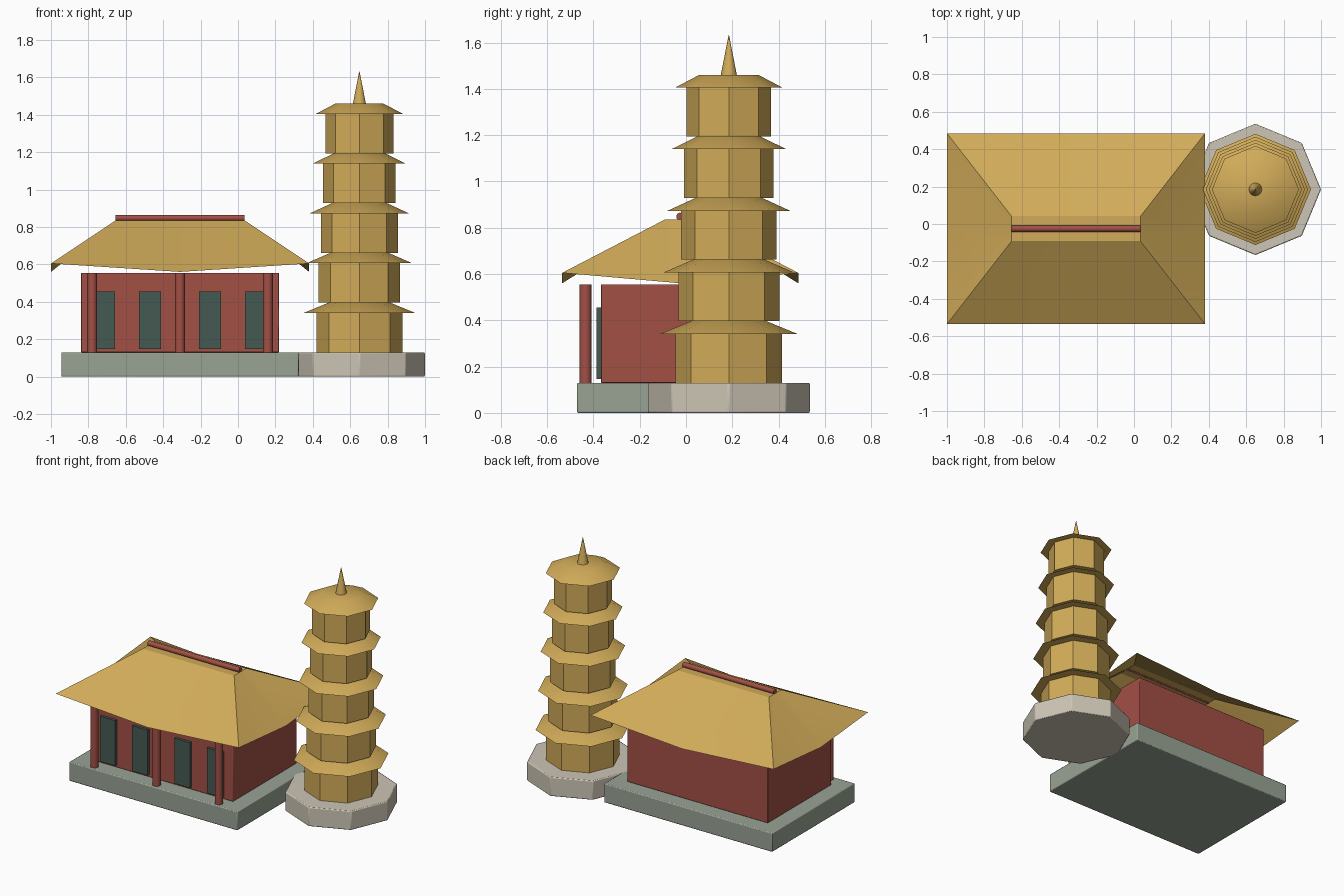
import bpy, bmesh, math
from math import radians

if "Cube" in bpy.data.objects:
    bpy.data.objects.remove(bpy.data.objects["Cube"])

def mat(name, col):
    m = bpy.data.materials.new(name)
    m.diffuse_color = (*col, 1)
    m.use_nodes = True
    m.node_tree.nodes["Principled BSDF"].inputs["Base Color"].default_value = m.diffuse_color
    return m

GOLD = mat("gold_tile", (0.64, 0.41, 0.10))
RED = mat("red_wood", (0.36, 0.08, 0.06))
GREY = mat("grey_green_stone", (0.32, 0.365, 0.295))
PALE = mat("pale_stone", (0.61, 0.56, 0.465))
DARK = mat("dark_green_door", (0.06, 0.102, 0.088))

def finish(o, name, m, bevel=0.0):
    o.name = name
    o.data.materials.append(m)
    if bevel:
        b = o.modifiers.new("bevel", 'BEVEL')
        b.width = bevel
        b.segments = 2
    bpy.ops.object.select_all(action='DESELECT')
    o.select_set(True)
    bpy.context.view_layer.objects.active = o
    bpy.ops.object.shade_smooth_by_angle(angle=radians(30))
    return o

def box(name, m, x0, x1, y0, y1, z0, z1, bevel=0.0):
    bpy.ops.mesh.primitive_cube_add(size=1)
    o = bpy.context.object
    for v in o.data.vertices:
        v.co = (x0 if v.co.x < 0 else x1, y0 if v.co.y < 0 else y1, z0 if v.co.z < 0 else z1)
    return finish(o, name, m, bevel)

def cone(name, m, n, r0, r1, x, y, z0, z1, bevel=0.0):
    bpy.ops.mesh.primitive_cone_add(vertices=n, radius1=r0, radius2=r1, depth=z1 - z0,
                                    location=(x, y, (z0 + z1) / 2))
    return finish(bpy.context.object, name, m, bevel)

# Hall: platform, walls, columns, doors
CX, CY = -0.31, -0.025
box("hall_platform", GREY, CX - 0.635, CX + 0.635, CY - 0.446, CY + 0.446, 0, 0.13, 0.006)
box("hall_walls", RED, CX - 0.53, CX + 0.53, CY - 0.343, CY + 0.343, 0.13, 0.555, 0.004)
for i, dx in enumerate((-0.47, 0, 0.47)):
    cone(f"column_{i}", RED, 16, 0.026, 0.026, CX + dx, -0.434, 0.13, 0.555)
for i, dx in enumerate((-0.405, -0.16, 0.16, 0.405)):
    box(f"door_{i}", DARK, CX + dx - 0.058, CX + dx + 0.058, -0.386, -0.36, 0.147, 0.456)

# Hall roof: open shell from sagging eave ring up to a small flat top
bm = bmesh.new()
ring = [(-1, -1), (0, -1), (1, -1), (1, 0), (1, 1), (0, 1), (-1, 1), (-1, 0)]
low = [bm.verts.new((CX + 0.69 * a, CY + 0.51 * b, 0.605 if a * b else 0.56)) for a, b in ring]
top = [bm.verts.new((CX + 0.345 * a, CY + 0.067 * b, 0.835)) for a, b in ring]
for i in range(8):
    j = (i + 1) % 8
    bm.faces.new((low[i], low[j], top[j], top[i]))
bm.faces.new(top)
me = bpy.data.meshes.new("hall_roof")
bm.to_mesh(me)
bm.free()
roof = bpy.data.objects.new("hall_roof", me)
bpy.context.collection.objects.link(roof)
finish(roof, "hall_roof", GOLD)

# Ridge pole
bpy.ops.mesh.primitive_cylinder_add(vertices=16, radius=0.017, depth=0.69,
                                    location=(CX, CY, 0.848), rotation=(0, radians(90), 0))
finish(bpy.context.object, "ridge_pole", RED)

# Pagoda: octagonal base, five tiers with eaves, spire
PX, PY = 0.649, 0.185
cone("pagoda_base", PALE, 8, 0.351, 0.351, PX, PY, 0, 0.13, 0.006)
for i in range(5):
    z = 0.13 + 0.266 * i
    r = 0.23 - 0.012 * i
    e = 0.297 - 0.0161 * i
    cone(f"pagoda_tier_{i}", GOLD, 8, r, r, PX, PY, z, z + 0.215)
    cone(f"pagoda_eave_{i}", GOLD, 8, e, e * 0.55, PX, PY, z + 0.211, z + 0.266)
cone("pagoda_spire", GOLD, 16, 0.035, 0.001, PX, PY, 1.458, 1.632)
